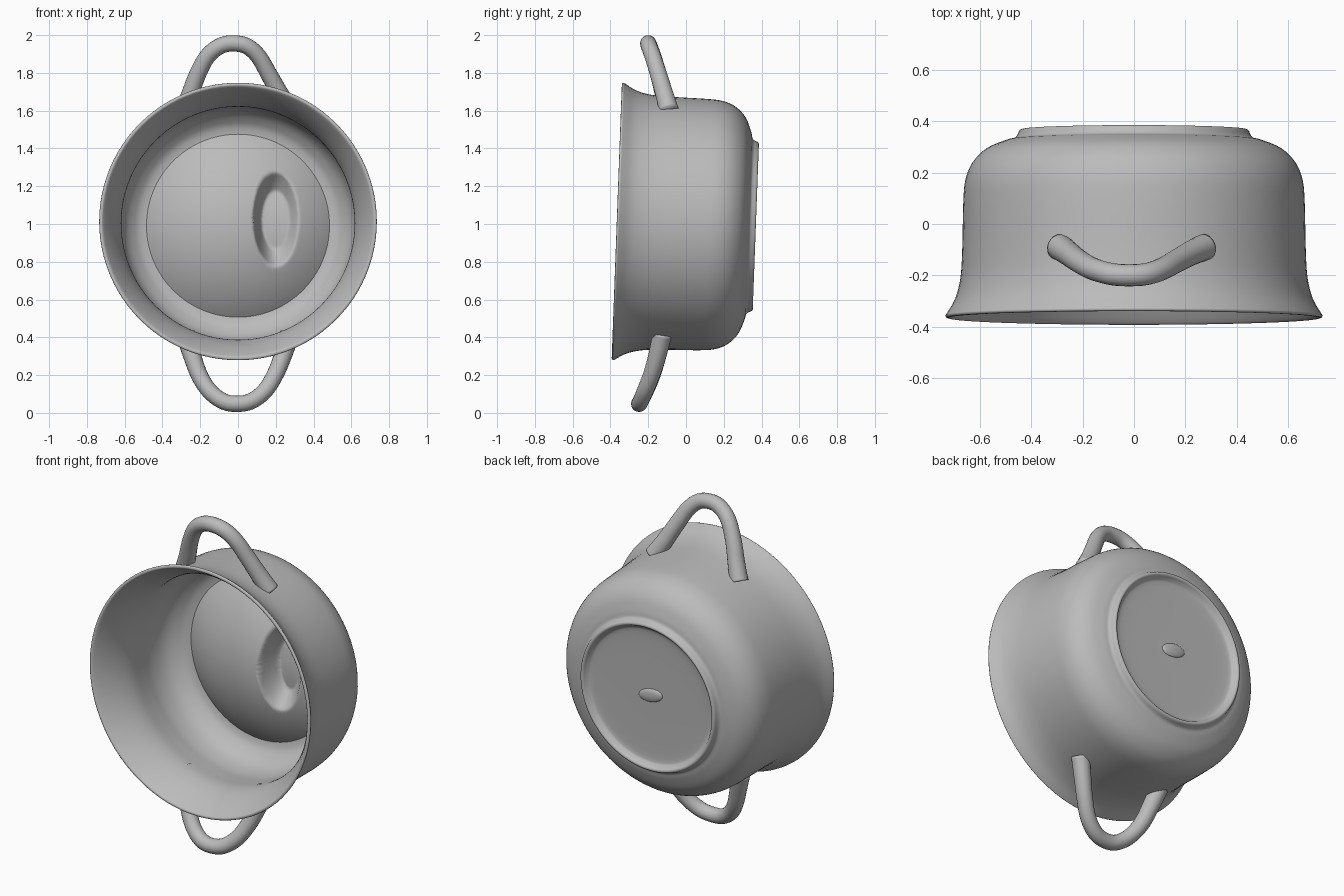
import bpy, bmesh, math
from mathutils import Matrix, Vector

if "Cube" in bpy.data.objects:
    bpy.data.objects.remove(bpy.data.objects["Cube"])

grey = bpy.data.materials.new("clay grey")
grey.use_nodes = True
colour = (0.5, 0.5, 0.5, 1)
grey.diffuse_color = colour
grey.node_tree.nodes["Principled BSDF"].inputs["Base Color"].default_value = colour

# The bowl lies on its side, leaning slightly
LEAN = Matrix.Translation((0, 0, 1)) @ Matrix.Rotation(-0.037, 4, 'X')


def finish(name, bm, matrix=Matrix()):
    bmesh.ops.remove_doubles(bm, verts=bm.verts, dist=0.0005)
    bmesh.ops.recalc_face_normals(bm, faces=bm.faces)
    for f in bm.faces:
        f.smooth = True
    mesh = bpy.data.meshes.new(name)
    bm.to_mesh(mesh)
    bm.free()
    mesh.materials.append(grey)
    ob = bpy.data.objects.new(name, mesh)
    ob.matrix_world = matrix
    bpy.context.collection.objects.link(ob)
    return ob


def smooth_path(points, steps=6):
    """Catmull-Rom curve through the points."""
    p = [Vector(q) for q in points]
    p = [p[0]] + p + [p[-1]]
    out = []
    for a, b, c, d in zip(p, p[1:], p[2:], p[3:]):
        for i in range(steps):
            t = i / steps
            out.append(0.5 * (2 * b + (c - a) * t + (2 * a - 5 * b + 4 * c - d) * t ** 2
                              + (3 * b - a - 3 * c + d) * t ** 3))
    return out + [p[-1]]


def lathe(name, profile, steps=96, dent=None):
    """Turn (radius, depth) points around the y axis."""
    bm = bmesh.new()
    verts = [bm.verts.new((r, y, 0)) for r, y in profile]
    edges = [bm.edges.new(pair) for pair in zip(verts, verts[1:])]
    bmesh.ops.spin(bm, geom=verts + edges, cent=(0, 0, 0), axis=(0, 1, 0),
                   angle=math.tau, steps=steps, use_merge=True)
    if dent:
        for v in bm.verts:
            v.co.y += dent(v.co.x, v.co.z)
    return finish(name, bm, LEAN)


# Bowl: foot recess, foot ring, outer wall, flared lip, inner wall, floor
outer = [(0, .335), (.2, .335), (.38, .338), (.415, .35), (.43, .368), (.446, .366),
         (.462, .338), (.50, .327), (.575, .295), (.63, .24), (.658, .17), (.666, .08),
         (.67, -.1), (.677, -.21), (.697, -.29), (.728, -.345)]
inner = [(.735, -.358), (.728, -.366), (.712, -.358), (.67, -.29), (.635, -.21),
         (.618, -.13), (.622, -.03), (.625, .06), (.605, .15), (.56, .21),
         (.49, .245), (.3, .25), (0, .25)]
profile = [(max(v.x, 0), v.y) for v in smooth_path([(r, y, 0) for r, y in outer + inner], 4)]
lathe("bowl", profile)


# Domed filling with a hollow scooped out of one side
def hollow(x, z):
    d = ((x - .2) / .12) ** 2 + ((z - .03) / .25) ** 2
    steep = 1 - .45 * (x - .2) / .12
    return .11 * steep * min(1, 1.6 * (1 - d)) if d < 1 else 0


RADIUS, HEIGHT = .49, .18
sphere = (RADIUS ** 2 + HEIGHT ** 2) / (2 * HEIGHT)
dome = []
for i in range(49):
    r = RADIUS * i / 48
    dome.append((r, .25 - HEIGHT + sphere - math.sqrt(sphere ** 2 - r ** 2)))
lathe("domed_filling", dome, 128, hollow)

# Small raised patch in the foot recess
bm = bmesh.new()
bmesh.ops.create_uvsphere(bm, u_segments=24, v_segments=12, radius=1)
bmesh.ops.scale(bm, vec=(.08, .014, .04), verts=bm.verts)
bmesh.ops.rotate(bm, matrix=Matrix.Rotation(.2, 3, 'Y'), verts=bm.verts)
bmesh.ops.translate(bm, vec=(0, .335, 0), verts=bm.verts)
finish("foot_patch", bm, LEAN)


# Loop handles
def handle(name, points, radius, sides=20):
    path = smooth_path(points)
    bm = bmesh.new()
    rings = []
    for i, p in enumerate(path):
        t = (path[min(i + 1, len(path) - 1)] - path[max(i - 1, 0)]).normalized()
        a = Vector((0, 1, 0))
        a = (a - t * a.dot(t)).normalized()
        b = t.cross(a)
        # limbs swell a little where they join the wall
        end = abs(2 * i / (len(path) - 1) - 1)
        r = radius * (1 + .22 * end ** 3)
        rings.append([bm.verts.new(p + r * (a * math.cos(k * math.tau / sides)
                                            + b * math.sin(k * math.tau / sides)))
                      for k in range(sides)])
    for p, q in zip(rings, rings[1:]):
        for k in range(sides):
            m = (k + 1) % sides
            bm.faces.new((p[k], p[m], q[m], q[k]))
    bm.faces.new(rings[0])
    bm.faces.new(rings[-1])
    return finish(name, bm)


handle("top_handle", [(-.29, -.09, 1.59), (-.255, -.115, 1.68), (-.215, -.145, 1.79),
                      (-.16, -.175, 1.89), (-.09, -.195, 1.944), (-.02, -.2, 1.956),
                      (.05, -.195, 1.94), (.11, -.175, 1.885), (.165, -.145, 1.79),
                      (.22, -.115, 1.69), (.275, -.09, 1.60)], .043)
handle("bottom_handle", [(-.28, -.125, .42), (-.245, -.15, .31), (-.205, -.18, .2),
                         (-.15, -.215, .115), (-.08, -.24, .062), (-.01, -.248, .048),
                         (.07, -.24, .062), (.145, -.215, .12), (.2, -.18, .21),
                         (.24, -.15, .31), (.275, -.125, .42)], .043)
